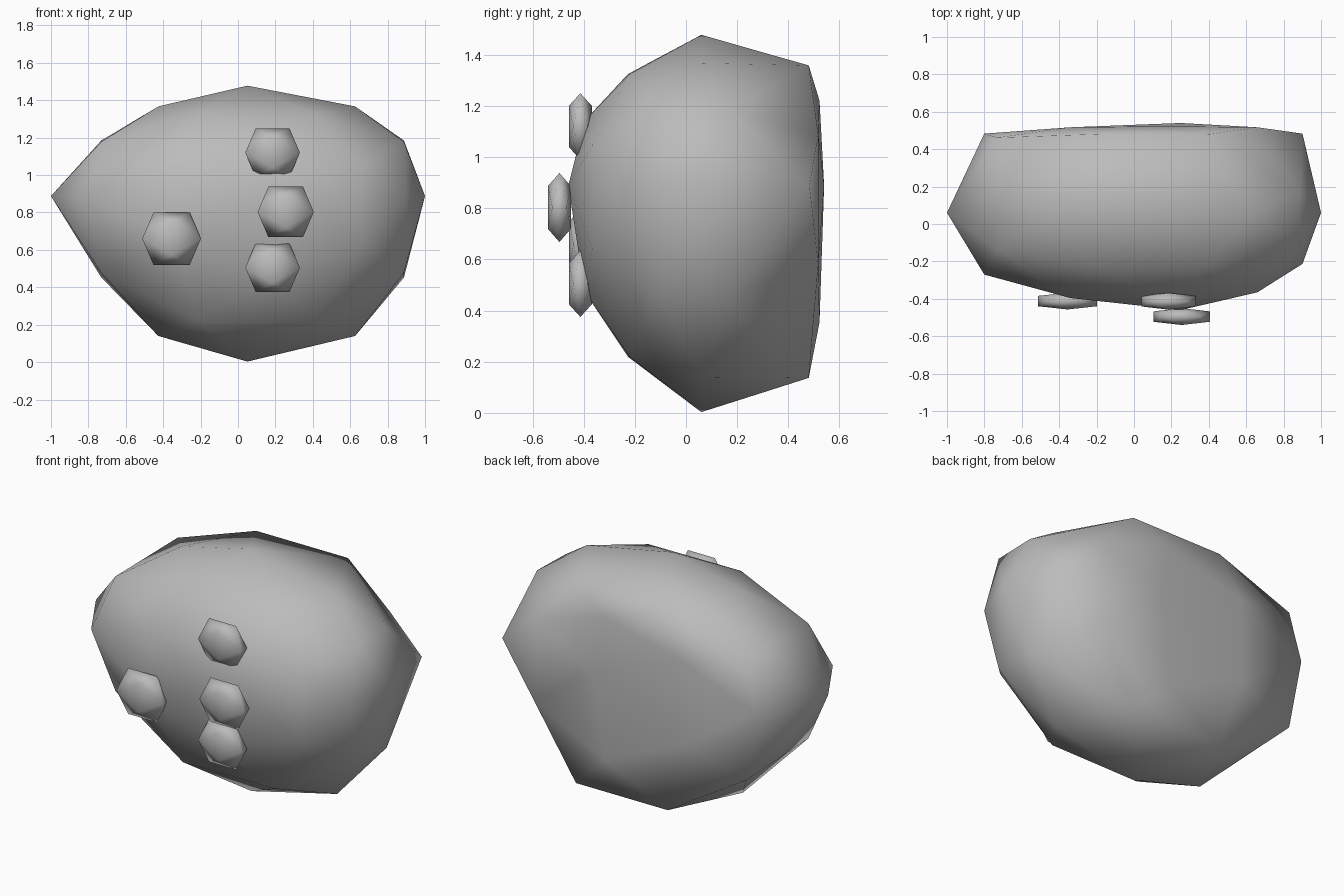
import bpy, bmesh
from mathutils import Vector

if "Cube" in bpy.data.objects:
    bpy.data.objects.remove(bpy.data.objects["Cube"])

PHI = (1 + 5 ** 0.5) / 2

grey = bpy.data.materials.new("stone grey")
grey.diffuse_color = (0.5, 0.5, 0.5, 1)
grey.use_nodes = True
grey.node_tree.nodes["Principled BSDF"].inputs["Base Color"].default_value = grey.diffuse_color


def ico_points(subdivided):
    """Unit icosahedron on three golden rectangles, optionally with edge midpoints."""
    pts = []
    for a in (-1, 1):
        for b in (-PHI, PHI):
            pts += [Vector((a, 0, b)), Vector((b, a, 0)), Vector((0, b, a))]
    if subdivided:
        pts += [(p + q) / 2 for i, p in enumerate(pts) for q in pts[:i]
                if (p - q).length < 2.01]
    return [p.normalized() for p in pts]


def ball(name, subdivided, place):
    """Low-poly smooth ball whose vertices are moved by the place function."""
    bm = bmesh.new()
    for p in ico_points(subdivided):
        bm.verts.new(p)
    bmesh.ops.convex_hull(bm, input=bm.verts[:])
    bmesh.ops.recalc_face_normals(bm, faces=bm.faces[:])
    for v in bm.verts:
        v.co = place(*v.co)
    for f in bm.faces:
        f.smooth = True
    me = bpy.data.meshes.new(name)
    bm.to_mesh(me)
    bm.free()
    me.materials.append(grey)
    ob = bpy.data.objects.new(name, me)
    bpy.context.collection.objects.link(ob)
    return ob


def boulder(x, y, z):
    # pushed to the right around the middle, pointed to the left
    px = x + 0.25 * abs(y) ** 2.5 + 0.05 * z * z + 0.32 * x * x * z * z
    # rounded front, flattened back that reaches further round on the left
    if y > 0.49:
        py = 0.48 + 0.12 * (y - 0.5)
    elif y > 0:
        py = 0.06 + (1.3 if x < 0 else 0.34) * y
    else:
        py = 0.06 + 0.52 * y + 0.06 * y * z * z
        if x < 0:
            py += 0.15 * x * x * y
    # shallow top, deep bottom, taller towards the back
    h = 0.59 * (z - 0.5 * z ** 3 * (1 - z)) if z > 0 else 0.885 * z
    if y > 0:
        h *= 1 + 0.2 * y * y
    else:
        h *= 1 + (0.2 * y ** 3 if z > 0 else 0.13 * y)
    pz = 0.888 + h + 0.07 * x ** 4 * abs(z)
    return Vector((px, py, pz))


ball("boulder", True, boulder)

# small pebbles on the front face: centre and half size
pebbles = [((-0.355, -0.412, 0.66), (0.157, 0.045, 0.14)),
           ((0.185, -0.413, 1.12), (0.146, 0.045, 0.13)),
           ((0.255, -0.495, 0.803), (0.150, 0.045, 0.135)),
           ((0.185, -0.413, 0.505), (0.146, 0.045, 0.13))]
reach = PHI / (1 + PHI * PHI) ** 0.5
for i, (c, s) in enumerate(pebbles):
    ball(f"pebble_{i + 1}", False, lambda x, y, z: Vector(
        [c[k] + s[k] * u / reach for k, u in enumerate((x, y, z))]))
